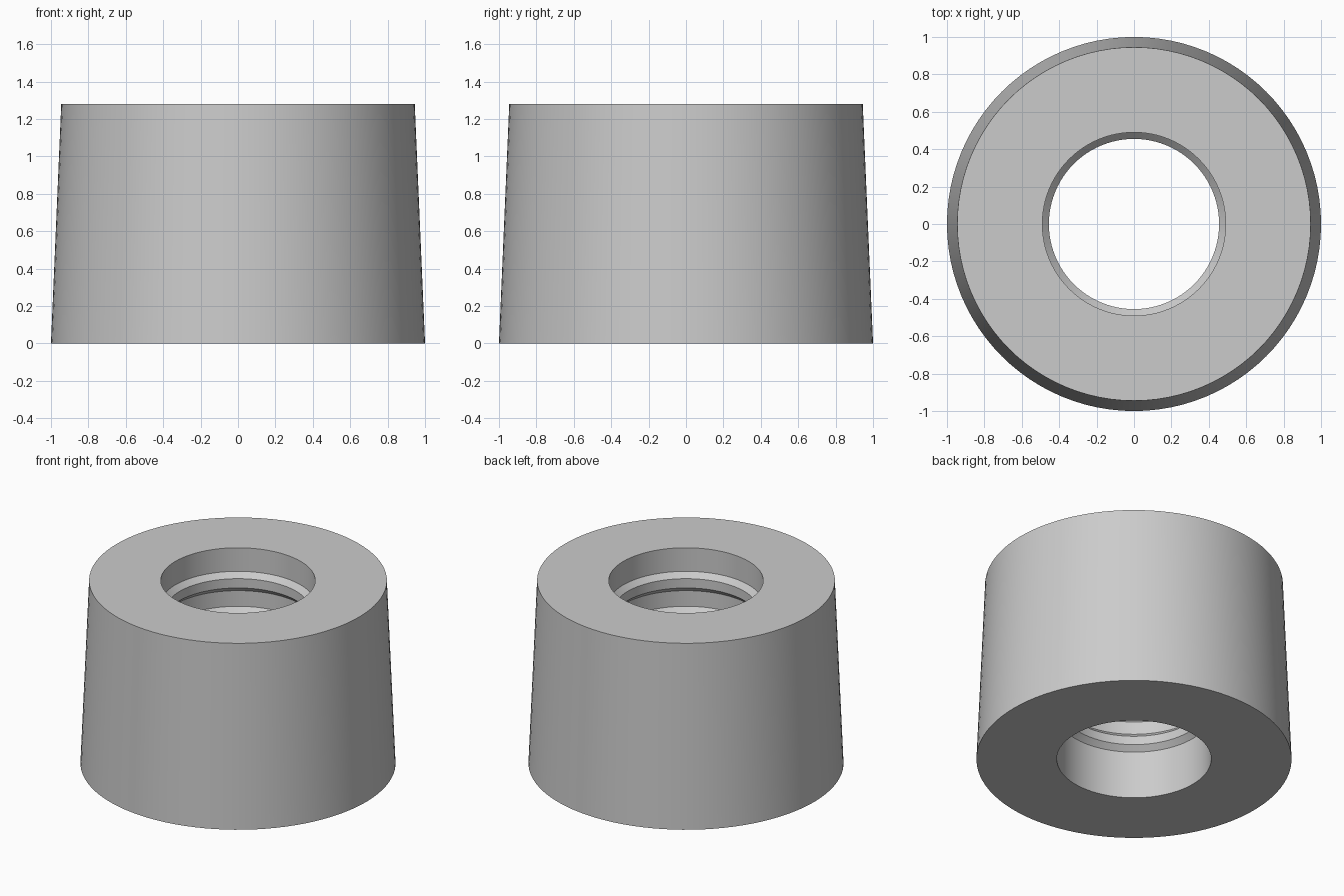
import bpy
import bmesh
from math import tau, radians

cube = bpy.data.objects.get("Cube")
if cube:
    bpy.data.objects.remove(cube, do_unlink=True)

HEIGHT = 1.28
BORE = 0.49      # wide bore radius
LAND = 0.455     # narrow land radius
CHAMFER = BORE - LAND
SEGMENTS = 96

# Plain grey metal
grey = bpy.data.materials.new("grey metal")
grey.use_nodes = True
colour = (0.6, 0.6, 0.6, 1)
grey.diffuse_color = colour
grey.node_tree.nodes["Principled BSDF"].inputs["Base Color"].default_value = colour

# Tapered outer wall, then the bore from top to bottom
profile = [(BORE, 0), (1.0, 0), (0.945, HEIGHT), (BORE, HEIGHT)]

# Chamfered lands inside the bore, given as top and bottom heights
for top, bottom in ((1.115, 0.98), (0.87, 0.555), (0.465, 0.334)):
    profile += [(BORE, top), (LAND, top - CHAMFER),
                (LAND, bottom + CHAMFER), (BORE, bottom)]

# Revolve the closed profile about the vertical axis
bm = bmesh.new()
verts = [bm.verts.new((r, 0, z)) for r, z in profile]
edges = [bm.edges.new((a, b)) for a, b in zip(verts, verts[1:] + verts[:1])]
bmesh.ops.spin(bm, geom=verts + edges, cent=(0, 0, 0), axis=(0, 0, 1),
               angle=tau, steps=SEGMENTS)
bmesh.ops.remove_doubles(bm, verts=bm.verts[:], dist=0.0005)
bmesh.ops.recalc_face_normals(bm, faces=bm.faces[:])

mesh = bpy.data.meshes.new("tapered_bushing")
bm.to_mesh(mesh)
bm.free()
mesh.materials.append(grey)
bushing = bpy.data.objects.new("tapered_bushing", mesh)
bpy.context.collection.objects.link(bushing)

# Smooth round walls with crisp rims and chamfers
bpy.ops.object.select_all(action="DESELECT")
bushing.select_set(True)
bpy.context.view_layer.objects.active = bushing
bpy.ops.object.shade_smooth_by_angle(angle=radians(30))
